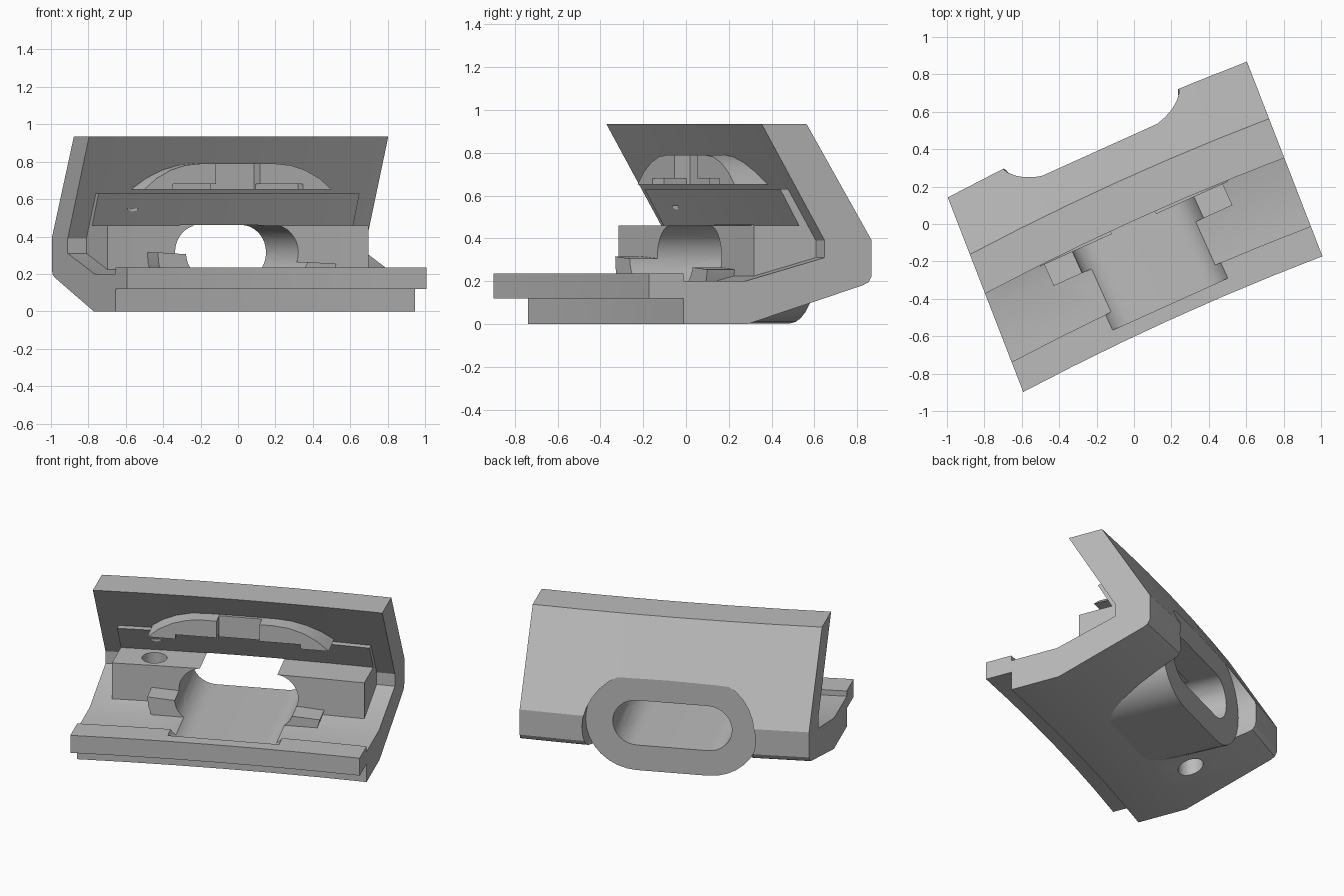
import bpy, bmesh, math
from mathutils import Matrix, Vector

if "Cube" in bpy.data.objects:
    bpy.data.objects.remove(bpy.data.objects["Cube"], do_unlink=True)

grey = bpy.data.materials.new("plain grey")
grey.use_nodes = True
COLOUR = (0.5, 0.5, 0.5, 1)
grey.diffuse_color = COLOUR
grey.node_tree.nodes["Principled BSDF"].inputs["Base Color"].default_value = COLOUR

BODY_TURN = Matrix.Rotation(math.radians(21.2), 4, "Z")
PORT_TURN = Matrix.Rotation(math.radians(24.3), 4, "Z")


def bend(u):
    """Slight bow of the body along its length."""
    return -0.035 * (u - 0.8) ** 2


def loft(name, rings, turn):
    """Skin a closed solid through equal rings of points."""
    bm = bmesh.new()
    loops = [[bm.verts.new(turn @ Vector(p)) for p in ring] for ring in rings]
    for a, b in zip(loops, loops[1:]):
        for i in range(len(a)):
            j = (i + 1) % len(a)
            bm.faces.new((a[i], a[j], b[j], b[i]))
    bm.faces.new(loops[0])
    bm.faces.new(loops[-1])
    bmesh.ops.recalc_face_normals(bm, faces=bm.faces)
    mesh = bpy.data.meshes.new(name)
    bm.to_mesh(mesh)
    bm.free()
    mesh.materials.append(grey)
    obj = bpy.data.objects.new(name, mesh)
    bpy.context.scene.collection.objects.link(obj)
    return obj


def bowed(name, profile, u0, u1, steps=6):
    """Run a depth/height profile along the bowed length."""
    stations = [u0 + (u1 - u0) * i / steps for i in range(steps + 1)]
    return loft(name, [[(u, v + bend(u), z) for v, z in profile] for u in stations], BODY_TURN)


def along_port(name, outline, v0, v1):
    """Extrude a width/height outline along the port axis."""
    return loft(name, [[(u, v, z) for u, z in outline] for v in (v0, v1)], PORT_TURN)


def slot(radius, start=0, end=360, half=0.215, height=0.315, steps=16):
    """Rounded slot outline, or the part of it between two angles."""
    points = []
    for side, a, b in ((1, -90, 90), (-1, 90, 270)):
        for i in range(steps + 1):
            deg = a + (b - a) * i / steps
            if start <= deg % 360 <= end:
                t = math.radians(deg)
                points.append((side * half + radius * math.cos(t), height + radius * math.sin(t)))
    return points


def box(w, z0, z1):
    return [(-w, z0), (w, z0), (w, z1), (-w, z1)]


def cut(obj, *cutters):
    for c in cutters:
        c.hide_render = True
        m = obj.modifiers.new("cut", "BOOLEAN")
        m.operation, m.solver, m.object = "DIFFERENCE", "EXACT", c


# Bent outer shell with front lip and leaning back wall
shell = bowed("outer_shell", [
    (-0.353, 0), (-0.03, 0), (0.545, 0.18), (0.575, 0.195), (0.591, 0.225),
    (0.591, 0.39), (0.264, 0.935), (0.039, 0.935), (0.355, 0.39), (0.355, 0.31),
    (-0.042, 0.2), (-0.353, 0.2), (-0.353, 0.235), (-0.525, 0.235), (-0.525, 0.12),
    (-0.353, 0.12)], -0.877, 0.877)

# Inner block with a shelf and a leaning pad above it
block = bowed("inner_block", [
    (0.045, 0.15), (0.045, 0.46), (0.27, 0.46), (0.175, 0.63), (0.28, 0.63),
    (0.4, 0.4), (0.4, 0.3), (0.3, 0.2)], -0.765, 0.765)

# Lower half of the port sleeve; its front forms two small cradles
sleeve = along_port("port_sleeve", slot(0.312, 180, 360), -0.125, 0.437)

# Arched crown over the port
crown_outline = [(max(-0.575, min(0.575, u)), max(z, 0.63)) for u, z in slot(0.475, 42, 138)]
crown = along_port("arched_crown", crown_outline, 0, 0.25)

# Cutters
channel = along_port("channel_cutter", slot(0.147), -0.47, 1)
recess = along_port("recess_cutter", slot(0.312), 0.437, 1)
notch = along_port("crown_notch_cutter", box(0.13, 0.5, 0.9), -0.1, 0.08)
step = along_port("crown_step_cutter", box(0.38, 0.5, 0.68), -0.1, 0.06)
ring = [(math.cos(i * math.tau / 32) * 0.075 - 0.53, math.sin(i * math.tau / 32) * 0.075 + 0.12)
        for i in range(32)]
screw = loft("screw_hole_cutter", [[(u, v, z) for u, v in ring] for z in (-0.2, 0.55)], PORT_TURN)

cut(shell, channel, recess, screw)
cut(block, channel, screw)
cut(sleeve, channel)
cut(crown, notch, step)

# Bake the cuts, drop the cutters, shade
parts = [shell, block, sleeve, crown]
bpy.context.view_layer.update()
graph = bpy.context.evaluated_depsgraph_get()
baked = [bpy.data.meshes.new_from_object(p.evaluated_get(graph)) for p in parts]
for p, mesh in zip(parts, baked):
    p.modifiers.clear()
    p.data = mesh
for c in (channel, recess, notch, step, screw):
    bpy.data.objects.remove(c, do_unlink=True)
bpy.ops.object.select_all(action="DESELECT")
for p in parts:
    p.select_set(True)
bpy.context.view_layer.objects.active = shell
bpy.ops.object.shade_smooth_by_angle(angle=math.radians(25))
